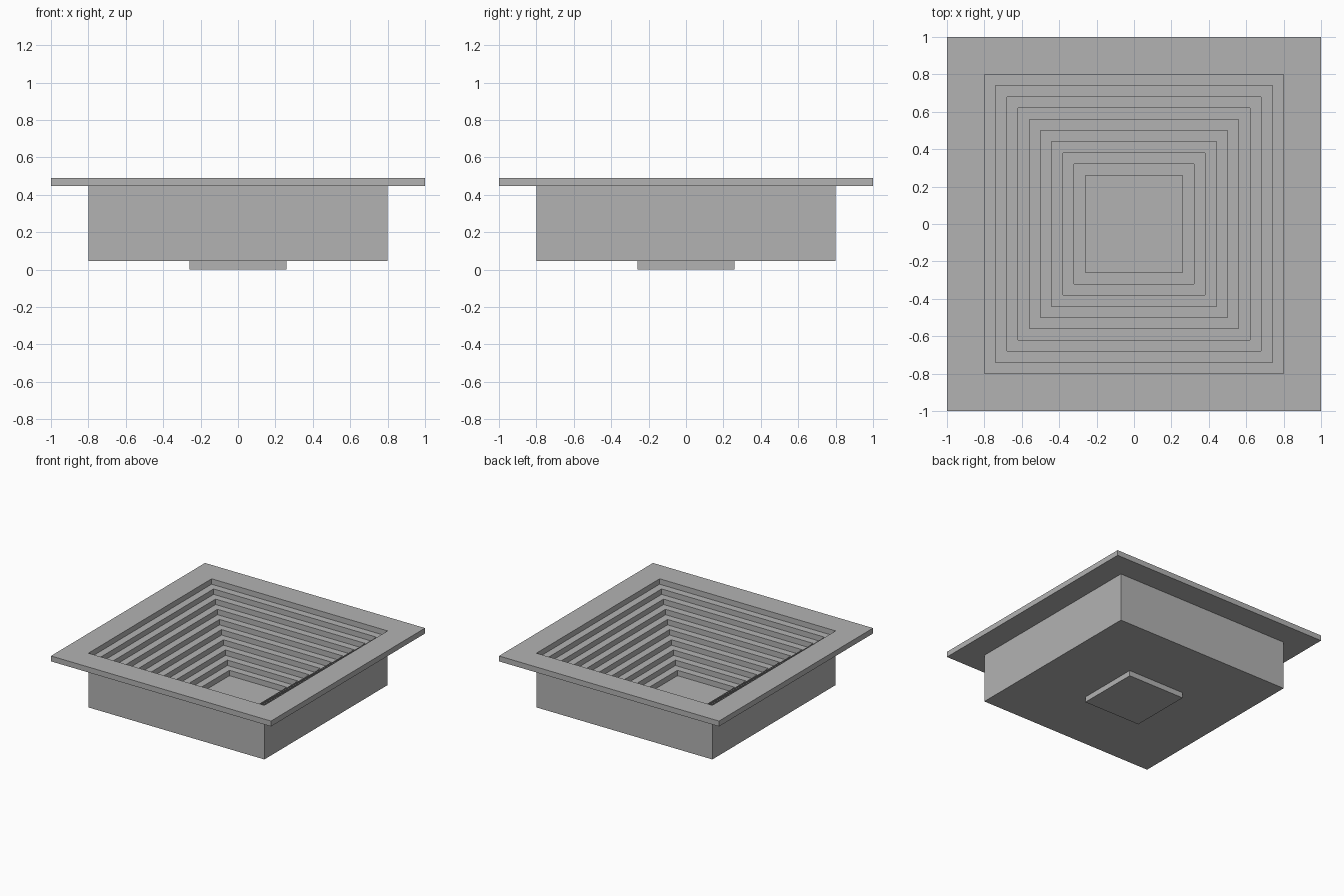
import bpy
import bmesh

cube = bpy.data.objects.get("Cube")
if cube:
    bpy.data.objects.remove(cube, do_unlink=True)

TOP = 0.49
LAYERS = 11                # rim, nine steps and the base plate
STEP = TOP / LAYERS        # height of each layer
TREAD = 0.06               # width of each step
RIM, BODY, PLATE = 1.0, 0.8, 0.26

grey = bpy.data.materials.new("plain_grey")
grey.use_nodes = True
colour = (0.45, 0.45, 0.45, 1)
grey.diffuse_color = colour
grey.node_tree.nodes["Principled BSDF"].inputs["Base Color"].default_value = colour


def square_shell(name, profile):
    """Sweep a (half width, height) profile round a square and cap both ends."""
    bm = bmesh.new()
    rings = [[bm.verts.new((sx * r, sy * r, z))
              for sx, sy in ((-1, -1), (1, -1), (1, 1), (-1, 1))]
             for r, z in profile]
    for low, high in zip(rings, rings[1:]):
        for i in range(4):
            j = (i + 1) % 4
            bm.faces.new((low[i], low[j], high[j], high[i]))
    bm.faces.new(reversed(rings[0]))
    bm.faces.new(rings[-1])
    bmesh.ops.recalc_face_normals(bm, faces=bm.faces)
    mesh = bpy.data.meshes.new(name)
    bm.to_mesh(mesh)
    bm.free()
    mesh.materials.append(grey)
    obj = bpy.data.objects.new(name, mesh)
    bpy.context.collection.objects.link(obj)
    return obj


# Outside: base plate, body and overhanging rim
profile = [(PLATE, 0), (PLATE, STEP), (BODY, STEP),
           (BODY, TOP - STEP), (RIM, TOP - STEP), (RIM, TOP)]

# Inside: stairs going down to the floor
for k in range(LAYERS - 1):
    half = BODY - k * TREAD
    profile += [(half, TOP - k * STEP), (half, TOP - (k + 1) * STEP)]

square_shell("stepped_tray", profile)
